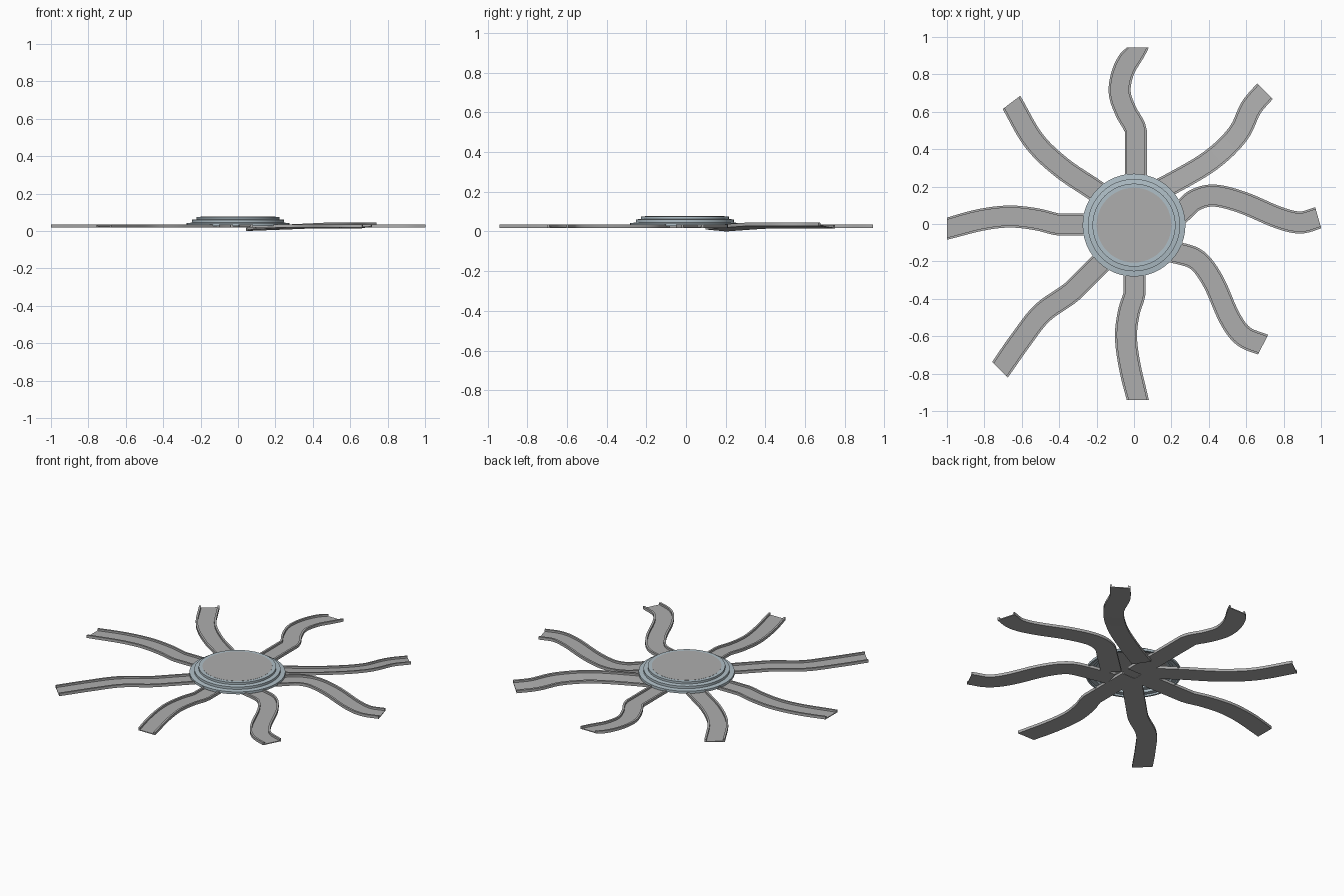
import bpy, bmesh, math
from mathutils import Vector

if "Cube" in bpy.data.objects:
    bpy.data.objects.remove(bpy.data.objects["Cube"])

blue = bpy.data.materials.new("blue_grey")
blue.diffuse_color = (0.43, 0.52, 0.57, 1)
blue.use_nodes = True
blue.node_tree.nodes["Principled BSDF"].inputs["Base Color"].default_value = blue.diffuse_color
grey = bpy.data.materials.new("dark_grey")
grey.diffuse_color = (0.42, 0.42, 0.42, 1)
grey.use_nodes = True
grey.node_tree.nodes["Principled BSDF"].inputs["Base Color"].default_value = grey.diffuse_color


def finish(name, bm, mat):
    bmesh.ops.recalc_face_normals(bm, faces=bm.faces)
    me = bpy.data.meshes.new(name)
    bm.to_mesh(me)
    bm.free()
    ob = bpy.data.objects.new(name, me)
    bpy.context.collection.objects.link(ob)
    me.materials.append(mat)
    bpy.ops.object.select_all(action='DESELECT')
    ob.select_set(True)
    bpy.context.view_layer.objects.active = ob
    bpy.ops.object.shade_smooth_by_angle(angle=math.radians(30))
    return ob


def lathe(name, profile, center, mat, n=48):
    # spin a closed (radius, z) profile
    bm = bmesh.new()
    rings = []
    for i in range(n):
        a = 2 * math.pi * i / n
        rings.append([bm.verts.new((center[0] + r * math.cos(a), center[1] + r * math.sin(a), z))
                      for r, z in profile])
    m = len(profile)
    for i in range(n):
        p, q = rings[i], rings[(i + 1) % n]
        for j in range(m):
            k = (j + 1) % m
            bm.faces.new((p[j], q[j], q[k], p[k]))
    return finish(name, bm, mat)


def spline(pts, steps=6):
    # straight first span, then a smooth curve through the rest
    p = [Vector(q) for q in pts]
    inner = (p[2] - p[1]).length
    lead = p[1] - (p[1] - p[0]).normalized() * inner
    ctrl = [lead] + p[1:] + [2 * p[-1] - p[-2]]
    out = [p[0]]
    for i in range(1, len(ctrl) - 2):
        a, b, c, d = ctrl[i - 1:i + 3]
        for s in range(steps):
            t = s / steps
            out.append(0.5 * (2 * b + (c - a) * t + (2 * a - 5 * b + 4 * c - d) * t * t
                              + (3 * b - a - 3 * c + d) * t ** 3))
    out.append(p[-1])
    return out


W, RIM = 0.059, 0.012
SECTION = [(W, 0), (-W, 0), (-W, 0.017), (-W + RIM, 0.017), (-W + RIM, 0.005),
           (W - RIM, 0.005), (W - RIM, 0.017), (W, 0.017)]


def arm(name, pts, end_deg, z=(0.018, 0.018, 0.018, 0.018)):
    # z: base height at inner left, inner right, outer left, outer right
    path = spline(pts)
    n = len(path)
    a = math.radians(end_deg)
    end_dir = Vector((math.cos(a), math.sin(a)))
    bm = bmesh.new()
    rings = []
    for i, c in enumerate(path):
        d = (path[min(i + 1, n - 1)] - path[max(i - 1, 0)]).normalized()
        # turn the last few sections towards the end cut
        w = max(0, 1 - (n - 1 - i) / 4)
        d = (d * (1 - w) + end_dir * w).normalized()
        left = Vector((-d.y, d.x))
        f = min(1, (c - path[0]).length / (path[-1] - path[0]).length / 0.5)
        zl = z[0] + (z[2] - z[0]) * f
        zr = z[1] + (z[3] - z[1]) * f
        ring = []
        for s, h in SECTION:
            p = c + left * s
            k = (s / W + 1) / 2
            ring.append(bm.verts.new((p.x, p.y, zr + (zl - zr) * k + h)))
        rings.append(ring)
    for p, q in zip(rings, rings[1:]):
        for j in range(8):
            k = (j + 1) % 8
            bm.faces.new((p[j], p[k], q[k], q[j]))
    bm.faces.new(rings[0])
    bm.faces.new(rings[-1])
    return finish(name, bm, grey)


# Stepped round hub, open underneath, with a flat grey top
C = (0, -0.006)
lathe("hub_steps", [(0.275, 0.027), (0.275, 0.042), (0.247, 0.045), (0.247, 0.060), (0.222, 0.063),
                    (0.222, 0.076), (0.195, 0.076), (0.195, 0.069), (0.214, 0.069), (0.214, 0.055),
                    (0.238, 0.055), (0.238, 0.038), (0.264, 0.038), (0.264, 0.027)], C, blue)
bm = bmesh.new()
bmesh.ops.create_cone(bm, cap_ends=True, segments=48, radius1=0.2, radius2=0.2, depth=0.006)
bmesh.ops.translate(bm, verts=bm.verts, vec=(C[0], C[1], 0.0738))
finish("hub_top", bm, grey)

# Eight winding channel arms
arm("north_arm", [(0.01, 0.03), (0.01, 0.50), (-0.045, 0.605), (-0.077, 0.71), (-0.052, 0.83), (0.02, 0.943)], 90)
arm("south_arm", [(0.003, -0.03), (0.003, -0.37), (-0.027, -0.47), (-0.043, -0.60), (-0.023, -0.76), (0.02, -0.94)], 270)
arm("west_arm", [(-0.03, -0.003), (-0.40, -0.003), (-0.52, 0.025), (-0.665, 0.04), (-0.82, 0.022), (-1.0, -0.025)], 180)
arm("southwest_arm", [(-0.03, -0.06), (-0.33, -0.36), (-0.49, -0.475), (-0.605, -0.62), (-0.717, -0.78)], 225)
arm("northwest_arm", [(-0.04, 0.06), (-0.20, 0.175), (-0.385, 0.30), (-0.535, 0.445), (-0.655, 0.65)], 127)
arm("northeast_arm", [(0.07, 0.15), (0.19, 0.21), (0.41, 0.34), (0.555, 0.48), (0.625, 0.62), (0.70, 0.71)], 45,
    (0.0, 0.010, 0.014, 0.028))
arm("east_arm", [(0.12, -0.06), (0.265, 0.075), (0.33, 0.13), (0.43, 0.152), (0.58, 0.115), (0.77, 0.035),
                 (0.888, 0.008), (0.985, 0.033)], 16)
arm("southeast_arm", [(0.07, -0.12), (0.235, -0.155), (0.34, -0.195), (0.425, -0.31), (0.51, -0.50),
                      (0.585, -0.60), (0.69, -0.645)], -27)
